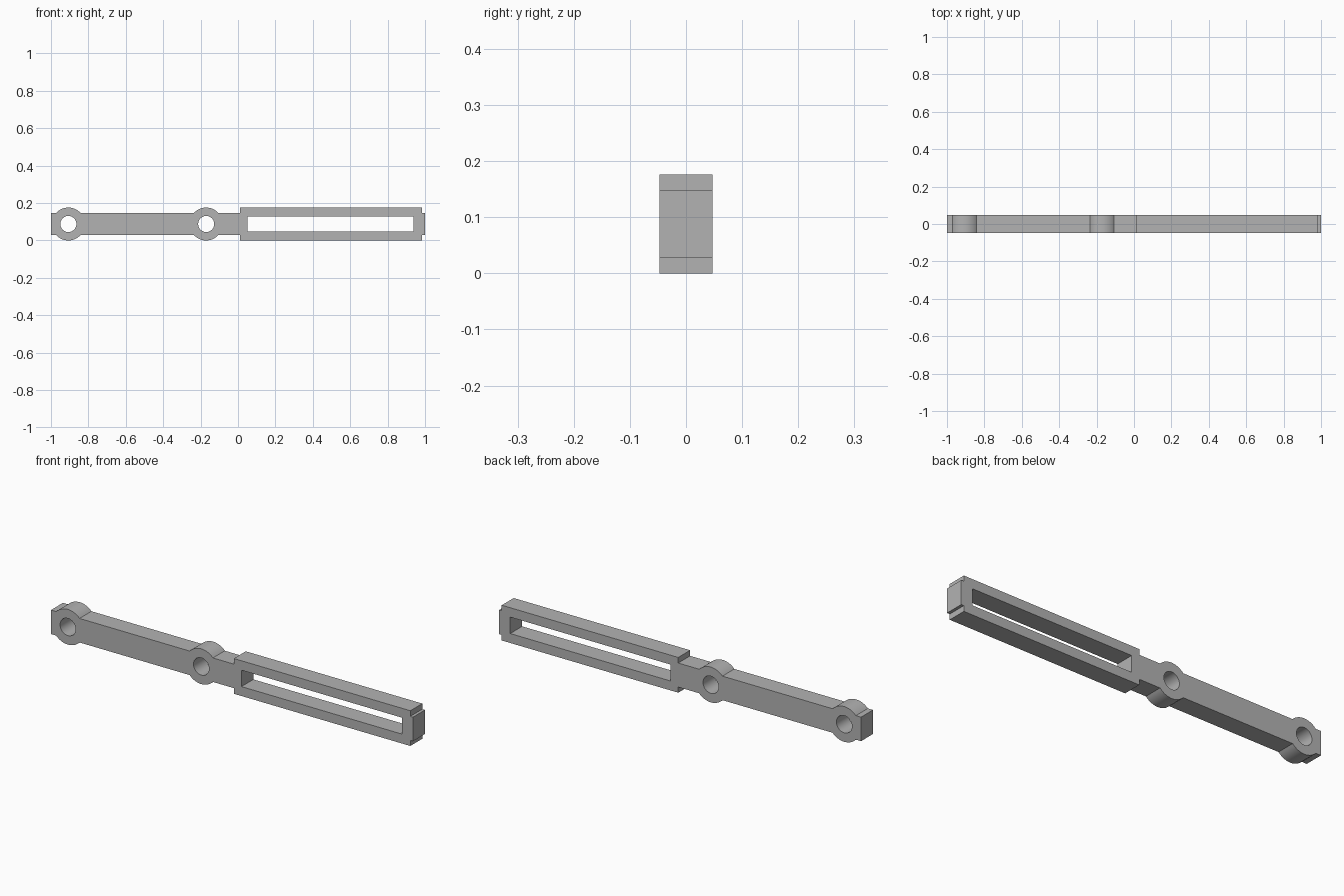
import bpy
import bmesh
from math import asin, cos, sin, pi
from mathutils import Vector

cube = bpy.data.objects.get("Cube")
if cube:
    bpy.data.objects.remove(cube, do_unlink=True)

MID = 0.088          # centre height of the bar
HALF_T = 0.047       # half thickness in y
BAR = 0.06           # half height of the bar
BOSS = 0.088         # boss radius and frame half height
HOLE = 0.043         # pin hole radius
PINS = (-0.907, -0.17)
FRAME = (0.01, 0.985)
SLOT = (0.052, 0.938, 0.041)

grey = bpy.data.materials.new("grey")
grey.use_nodes = True
colour = (0.45, 0.45, 0.45, 1)
grey.diffuse_color = colour
grey.node_tree.nodes["Principled BSDF"].inputs["Base Color"].default_value = colour


def arc(x, radius, start, end, steps):
    angles = [start + (end - start) * i / steps for i in range(steps + 1)]
    return [(x + radius * cos(a), radius * sin(a)) for a in angles]


# Upper half of the outline, left to right, mirrored for the lower half
rise = asin(BAR / BOSS)
upper = [(-1, BAR)]
for pin in PINS:
    upper += arc(pin, BOSS, pi - rise, rise, 16)
upper += [(FRAME[0], BAR), (FRAME[0], BOSS), (FRAME[1], BOSS), (FRAME[1], BAR), (1, BAR)]
outline = upper + [(x, -z) for x, z in reversed(upper)]

# Pin holes and long slot
x0, x1, h = SLOT
loops = [outline, [(x0, -h), (x1, -h), (x1, h), (x0, h)]]
loops += [arc(pin, HOLE, 0, 2 * pi, 48)[:-1] for pin in PINS]

# Fill the profile around the openings and extrude it through the thickness
bm = bmesh.new()
for loop in loops:
    verts = [bm.verts.new((x, -HALF_T, MID + z)) for x, z in loop]
    for i, v in enumerate(verts):
        bm.edges.new((verts[i - 1], v))
bmesh.ops.triangle_fill(bm, edges=bm.edges[:], use_beauty=True, normal=Vector((0, -1, 0)))
result = bmesh.ops.extrude_face_region(bm, geom=bm.faces[:], use_keep_orig=True)
moved = [g for g in result["geom"] if isinstance(g, bmesh.types.BMVert)]
bmesh.ops.translate(bm, verts=moved, vec=(0, 2 * HALF_T, 0))
bmesh.ops.recalc_face_normals(bm, faces=bm.faces[:])

mesh = bpy.data.meshes.new("slotted_link_arm")
bm.to_mesh(mesh)
bm.free()
mesh.materials.append(grey)
arm = bpy.data.objects.new("slotted_link_arm", mesh)
bpy.context.collection.objects.link(arm)

# Smooth bosses and holes, sharp edges elsewhere
bpy.ops.object.select_all(action="DESELECT")
arm.select_set(True)
bpy.context.view_layer.objects.active = arm
bpy.ops.object.shade_smooth_by_angle(angle=pi / 6)
